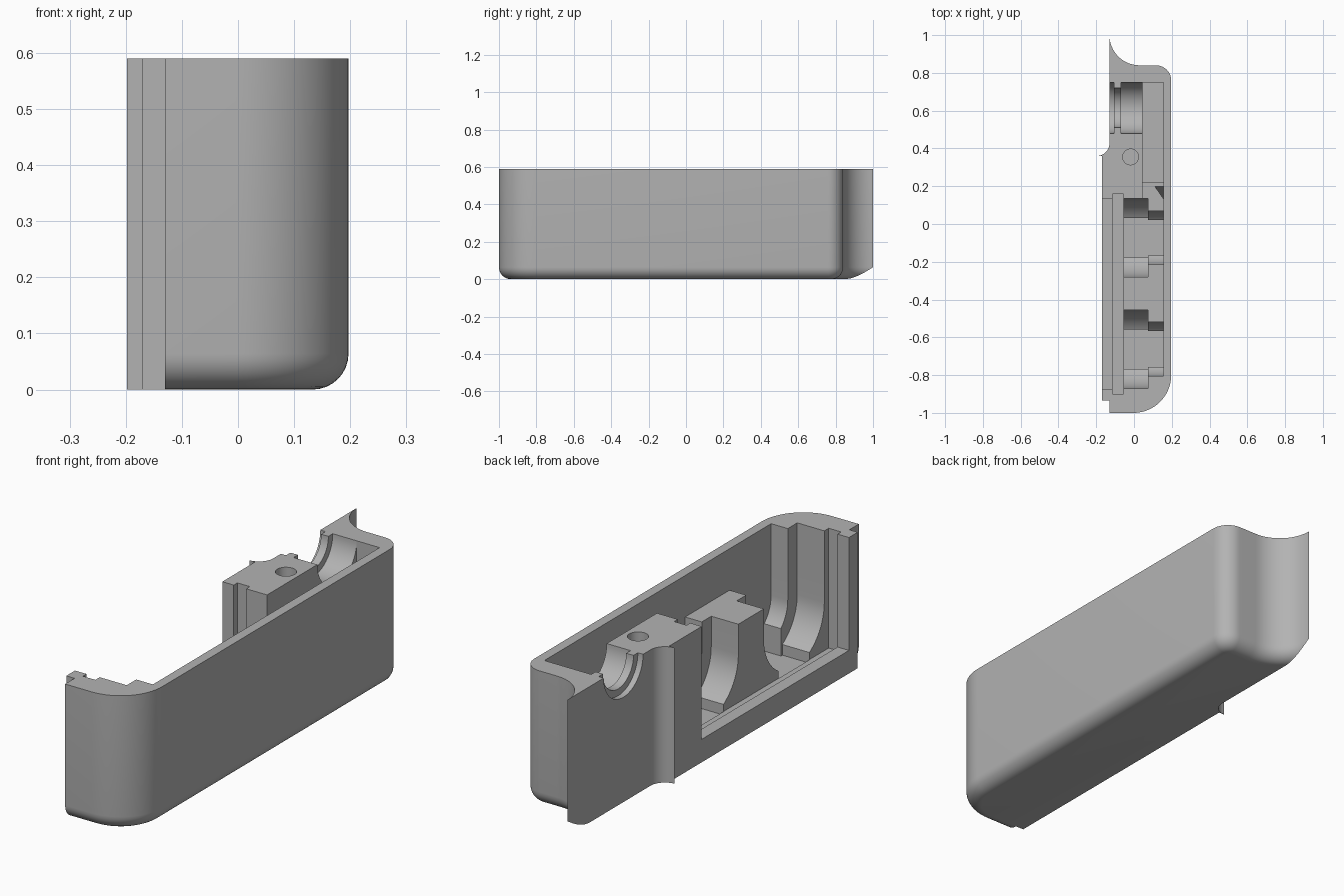
import bpy, bmesh, math
from mathutils import Vector

old = bpy.data.objects.get("Cube")
if old:
    bpy.data.objects.remove(old, do_unlink=True)

TOP = 0.59
FILLET = 0.064

grey = bpy.data.materials.new("plain grey")
grey.use_nodes = True
grey.diffuse_color = (0.45, 0.45, 0.45, 1)
grey.node_tree.nodes["Principled BSDF"].inputs["Base Color"].default_value = (0.45, 0.45, 0.45, 1)


def make_object(name, bm):
    bmesh.ops.recalc_face_normals(bm, faces=bm.faces)
    mesh = bpy.data.meshes.new(name)
    bm.to_mesh(mesh)
    bm.free()
    mesh.materials.append(grey)
    obj = bpy.data.objects.new(name, mesh)
    bpy.context.collection.objects.link(obj)
    return obj


def arc(cx, cy, r, a0, a1, n=16):
    steps = [math.radians(a0 + (a1 - a0) * i / n) for i in range(n + 1)]
    return [(cx + r * math.cos(a), cy + r * math.sin(a)) for a in steps]


def loft(name, loops):
    """Skin a stack of equal-length loops and cap both ends."""
    bm = bmesh.new()
    rings = [[bm.verts.new(p) for p in loop] for loop in loops]
    n = len(rings[0])
    for a, b in zip(rings, rings[1:]):
        for i in range(n):
            j = (i + 1) % n
            bm.faces.new((a[i], a[j], b[j], b[i]))
    bm.faces.new(rings[0])
    bm.faces.new(rings[-1])
    return make_object(name, bm)


def outline(d):
    """Plan of the housing with its rounded outer side inset by d."""
    horn = math.degrees(math.acos(0.16 / (0.16 + d)))
    pts = [(-0.13, -1 + d)]
    pts += arc(-0.003, -0.8, 0.2 - d, -90, 0)
    pts += arc(0.117, 0.76, 0.08 - d, 0, 90, 12)
    pts += arc(0.03, 1.0, 0.16 + d, 270, 180 + horn)
    pts += arc(-0.198, 0.428, 0.068, 0, -90, 10)
    pts += [(-0.17, 0.36), (-0.17, -0.935), (-0.13, -0.935)]
    return pts


# Housing with rounded lower edge
levels = []
for i in range(9):
    t = math.radians(90 * i / 8)
    levels.append((FILLET * (1 - math.sin(t)), FILLET * (1 - math.cos(t))))
levels.append((0, TOP))
housing = loft("housing", [[(x, y, z) for x, y in outline(d)] for d, z in levels])

cutters = []


def cut_box(x0, x1, y0, y1, z0, z1=0.8):
    loops = [[(x0, y0, z), (x1, y0, z), (x1, y1, z), (x0, y1, z)] for z in (z0, z1)]
    cutters.append(loft("cutter", loops))


def cut_along_x(x0, x1, profile):
    cutters.append(loft("cutter", [[(x, y, z) for y, z in profile] for x in (x0, x1)]))


# Side opening and panel groove
cut_box(-0.3, -0.114, -0.875, 0.135, 0.1)
cut_box(-0.115, -0.055, -0.9, 0.16, 0.07)

# Space above the cradles, and the passage to the back
cut_box(-0.056, 0.075, -0.87, 0.135, 0.41)
cut_box(0.074, 0.155, -0.805, 0.07, 0.41)
cut_box(0.045, 0.155, 0.0, 0.75, 0.41)
cut_box(0.045, 0.155, 0.22, 0.75, 0.055)

# Two round-bottomed cradles, each with a stepped end and a trough
for yc in (-0.073, -0.6625):
    for x0, x1, r in ((-0.056, 0.075, 0.2075), (0.074, 0.155, 0.1425)):
        cut_along_x(x0, x1, arc(yc, 0.28, r, 180, 360, 32) + [(yc + r, 0.5), (yc - r, 0.5)])
    cut_box(-0.056, 0.075, yc - 0.105, yc + 0.105, 0.055, 0.3)
    cut_box(0.07, 0.155, yc - 0.095, yc + 0.095, 0.055, 0.3)

# Sloped notch in the ledge
bm = bmesh.new()
a, b, c, e = [bm.verts.new(p) for p in ((0.11, 0.2, 0.412), (0.155, 0.2, 0.412),
                                        (0.155, 0.135, 0.412), (0.155, 0.135, 0.25))]
for f in ((a, b, c), (a, b, e), (b, c, e), (a, c, e)):
    bm.faces.new(f)
cutters.append(make_object("cutter", bm))

# Stepped half-round bore through the side wall
for x0, x1, r in ((-0.3, -0.105, 0.135), (-0.106, -0.069, 0.105), (-0.07, 0.05, 0.135)):
    cut_along_x(x0, x1, arc(0.615, TOP, r, 180, 360, 32) + [(0.615 + r, 0.8), (0.615 - r, 0.8)])

# Screw hole in the post
hole = arc(-0.018, 0.355, 0.042, 0, 345, 23)
cutters.append(loft("cutter", [[(x, y, z) for x, y in hole] for z in (0.25, 0.8)]))

# Carve the housing, then drop the cutters
bpy.context.view_layer.objects.active = housing
for cutter in cutters:
    mod = housing.modifiers.new("carve", 'BOOLEAN')
    mod.operation = 'DIFFERENCE'
    mod.solver = 'EXACT'
    mod.object = cutter
    bpy.ops.object.modifier_apply(modifier=mod.name)
for cutter in cutters:
    bpy.data.objects.remove(cutter, do_unlink=True)

bpy.ops.object.select_all(action='DESELECT')
housing.select_set(True)
bpy.ops.object.shade_smooth_by_angle(angle=math.radians(30))
